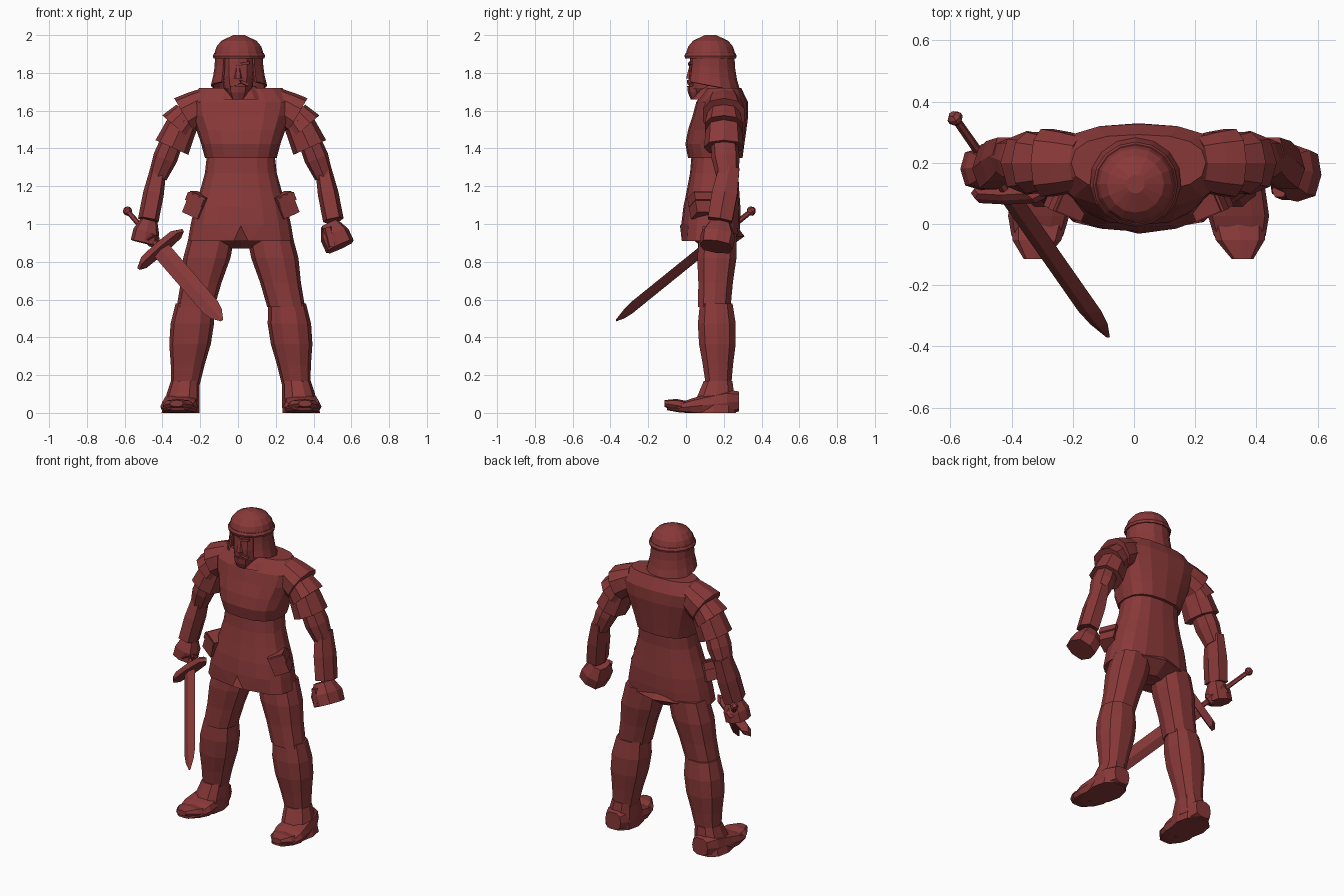
import bpy, bmesh, math
from mathutils import Vector, Matrix

if "Cube" in bpy.data.objects:
    bpy.data.objects.remove(bpy.data.objects["Cube"])

red = bpy.data.materials.new("dark_red")
red.use_nodes = True
red.diffuse_color = (.25, .04, .04, 1)
red.node_tree.nodes["Principled BSDF"].inputs["Base Color"].default_value = red.diffuse_color

UP = Vector((0, 0, 1))
SIDEWAYS = Vector((1, 0, 0))
BACKWARD = Vector((0, 1, 0))
MIDDLE = .015  # the body stands slightly to its left
SIDES = {"right": -1, "left": 1}


def finish(name, bm):
    bmesh.ops.recalc_face_normals(bm, faces=bm.faces)
    mesh = bpy.data.meshes.new(name)
    bm.to_mesh(mesh)
    bm.free()
    mesh.materials.append(red)
    part = bpy.data.objects.new(name, mesh)
    bpy.context.collection.objects.link(part)
    return part


def loft(name, start, end, radii, depth=(1, 1), sides=8, level=False, power=.85):
    """Evenly spaced superellipse rings from start to end; depth runs from first to last."""
    start, end = Vector(start), Vector(end)
    direction = UP if level else (end - start).normalized()
    wide = direction.cross(BACKWARD)
    if wide.length < .5:
        wide, deep = SIDEWAYS, UP
    else:
        wide.normalize()
        deep = direction.cross(wide)

    def rounded(value):
        return math.copysign(abs(value) ** power, value)

    bm = bmesh.new()
    rings = []
    for step, radius in enumerate(radii):
        t = step / (len(radii) - 1)
        thickness = radius * (depth[0] + t * (depth[1] - depth[0]))
        ring = []
        for corner in range(sides):
            angle = math.tau * corner / sides
            offset = wide * radius * rounded(math.cos(angle)) + deep * thickness * rounded(math.sin(angle))
            ring.append(bm.verts.new(start.lerp(end, t) + offset))
        rings.append(ring)
    for low, high in zip(rings, rings[1:]):
        for corner in range(sides):
            after = (corner + 1) % sides
            bm.faces.new((low[corner], low[after], high[after], high[corner]))
    bm.faces.new(rings[0])
    bm.faces.new(rings[-1])
    return finish(name, bm)


def mirrored(point, side):
    return Vector((MIDDLE + side * point[0], point[1], point[2]))


def pair(name, start, end, radii, **options):
    return [loft(f"{label}_{name}", mirrored(start, side), mirrored(end, side), radii, **options)
            for label, side in SIDES.items()]


def box_pair(name, centre, size, tilt, yaw):
    for label, side in SIDES.items():
        bm = bmesh.new()
        bmesh.ops.create_cube(bm, size=1)
        turn = Matrix.Rotation(side * yaw, 4, "Z") @ Matrix.Rotation(side * tilt, 4, "Y")
        bm.transform(Matrix.Translation(mirrored(centre, side)) @ turn @ Matrix.Diagonal((*size, 1)))
        finish(f"{label}_{name}", bm)


# Tunic skirt with a narrow slit in front and a hem that rises behind
skirt = loft("tunic_skirt", (MIDDLE, .125, .91), (MIDDLE, .155, 1.36), (.28, .265, .245, .215, .19, .18),
             depth=(.56, .7), sides=16, level=True, power=.8)
hem = sorted(skirt.data.vertices, key=lambda vert: vert.co.z)[:16]
for vert in hem:
    vert.co.z += max(0, vert.co.y - .125) / 6
slit, *slit_edges = sorted(hem, key=lambda vert: (round(vert.co.y, 3), abs(vert.co.x - MIDDLE)))[:3]
slit.co.z += .08
for vert in slit_edges:
    vert.co.x = MIDDLE + .3 * (vert.co.x - MIDDLE)
loft("hips", (MIDDLE, .16, .87), (MIDDLE, .16, 1), (.06, .2, .2), depth=(1, .5), level=True)

# Cuirass swelling at the chest, with collar and neck
cuirass = loft("cuirass", (MIDDLE, .155, 1.35), (MIDDLE, .2, 1.72), (.19, .21, .235, .265, .28, .22),
               depth=(.76, .42), sides=16, level=True, power=.8)
for vert in cuirass.data.vertices:
    if vert.co.y < .1:
        vert.co.y -= .03 * max(0, 1 - abs(vert.co.z - 1.45) / .1)
loft("collar", (MIDDLE, .16, 1.66), (MIDDLE, .17, 1.73), (.13, .11, .08), sides=12, level=True)
loft("neck", (MIDDLE, .17, 1.6), (0, .14, 1.8), (.08, .07))

# Head, beard and face
loft("head", (0, .1, 1.66), (0, .13, 1.9), (.035, .075, .085, .088, .088), depth=(1.2, 1.2), sides=12, level=True)
loft("beard", (0, .06, 1.66), (0, .05, 1.73), (.035, .05, .055), depth=(1, .8), level=True)
loft("nose", (0, .02, 1.77), (0, .03, 1.85), (.022, .016, .01), sides=6, level=True)
box_pair("moustache", (.02, .022, 1.745), (.045, .022, .016), .4, .3)
box_pair("brow", (.02, .026, 1.85), (.05, .018, .014), -.15, .25)

# Helmet dome and brow band
crown = Vector((.005, .13, 2))
loft("helmet_dome", crown - UP * .12, crown, (.13, .128, .118, .093, .03), sides=16, level=True, power=1)
loft("helmet_band", crown - UP * .125, crown - UP * .095, (.134, .139, .131), sides=16, level=True, power=1)

# Helmet guard: an open-faced wall that flares and drops towards the nape
bm = bmesh.new()
columns = []
steps, rows = 12, 3
for step in range(steps + 1):
    angle = math.radians(40 + 280 * step / steps)
    nape = (1 - math.cos(angle)) / 2
    column = []
    for row in range(rows + 1):
        fall = row / rows
        radius = .127 + (.015 + .015 * nape) * fall ** 2
        spot = Vector((math.sin(angle), -math.cos(angle), 0)) * radius
        column.append(bm.verts.new(crown + spot - UP * (.12 + (.12 + .055 * nape) * fall)))
    columns.append(column)
for one, two in zip(columns, columns[1:]):
    for row in range(rows):
        bm.faces.new((one[row], two[row], two[row + 1], one[row + 1]))
guard = finish("helmet_guard", bm)
guard.modifiers.new("thickness", "SOLIDIFY").thickness = .012

# Layered shoulder plates, sleeves, arms and bracers
pair("shoulder_plate", (.18, .2, 1.645), (.3, .2, 1.575), (.08, .095, .105), depth=(1.1, 1.1), sides=10)
pair("lower_plate", (.28, .2, 1.58), (.34, .2, 1.51), (.08, .1), depth=(1.1, 1.05), sides=10)
pair("sleeve", (.3, .2, 1.55), (.365, .2, 1.405), (.08, .095), depth=(1.15, 1.1))
pair("arm", (.36, .2, 1.45), (.44, .22, 1.25), (.06, .065, .05), depth=(1.15, 1.15))
pair("bracer", (.435, .23, 1.3), (.49, .18, 1.02), (.042, .055, .055), depth=(1.4, 1.3), sides=6, power=.7)

# Thighs and shins with bulging calves
pair("thigh", (.15, .17, .95), (.24, .15, .56), (.12, .125, .108, .1), depth=(.85, .9), sides=10, level=True)
pair("shin", (.245, .16, .58), (.305, .175, .04), (.1, .115, .11, .09, .075, .085),
     depth=(.9, .95), sides=10, level=True)

# Boots with sloping ankles, flat soles and raised toe caps
pair("boot_ankle", (.32, .145, 0), (.295, .17, .17), (.1, .09, .075), depth=(1.25, 1.05), sides=10, level=True)
for boot in pair("boot", (.31, .28, .06), (.335, -.1, .02), (.055, .085, .09, .095, .1, .085, .04),
                 depth=(1, .15), sides=10, power=.7):
    for vert in boot.data.vertices:
        vert.co.z = max(0, vert.co.z)
pair("toe_cap", (.325, .01, .03), (.34, -.115, .05), (.09, .08, .035), depth=(.35, .5), power=.8)

# Belt pouches with flaps
box_pair("pouch", (.23, .08, 1.1), (.095, .1, .12), -.4, .4)
box_pair("pouch_flap", (.225, .078, 1.13), (.1, .106, .045), -.4, .4)

# Left fist with thumb
loft("left_hand", (.485, .18, 1), (.54, .16, .88), (.05, .08, .08), depth=(1.2, 1.1), power=.7)
loft("left_thumb", (.475, .11, .98), (.5, .1, .88), (.025, .025), sides=6)

# Sword held low across the body
pommel = Vector((-.595, .36, 1.08))
tip = Vector((-.085, -.37, .49))


def sword_part(name, begin, finish_at, radii, **options):
    return loft(name, pommel.lerp(tip, begin), pommel.lerp(tip, finish_at), radii, **options)


sword_part("sword_pommel", 0, .04, (.012, .024, .024, .012))
sword_part("sword_grip", 0, .37, (.013, .016), sides=6)
sword_part("sword_guard", .335, .375, (.13, .158, .155), depth=(.22, .2), power=.7)
sword_part("sword_blade", .36, 1, [.05] * 10 + [.038, .008], depth=(.25, .25), sides=4, power=1)

# Right hand with four fingers closed around the grip
loft("right_hand", (-.47, .185, 1.02), (-.5, .18, .9), (.045, .07, .07), power=.75)
for finger in range(4):
    knuckle = .18 + .03 * finger
    sword_part("right_finger", knuckle, knuckle + .025, (.036, .036), depth=(1.4, 1.4), sides=6)
